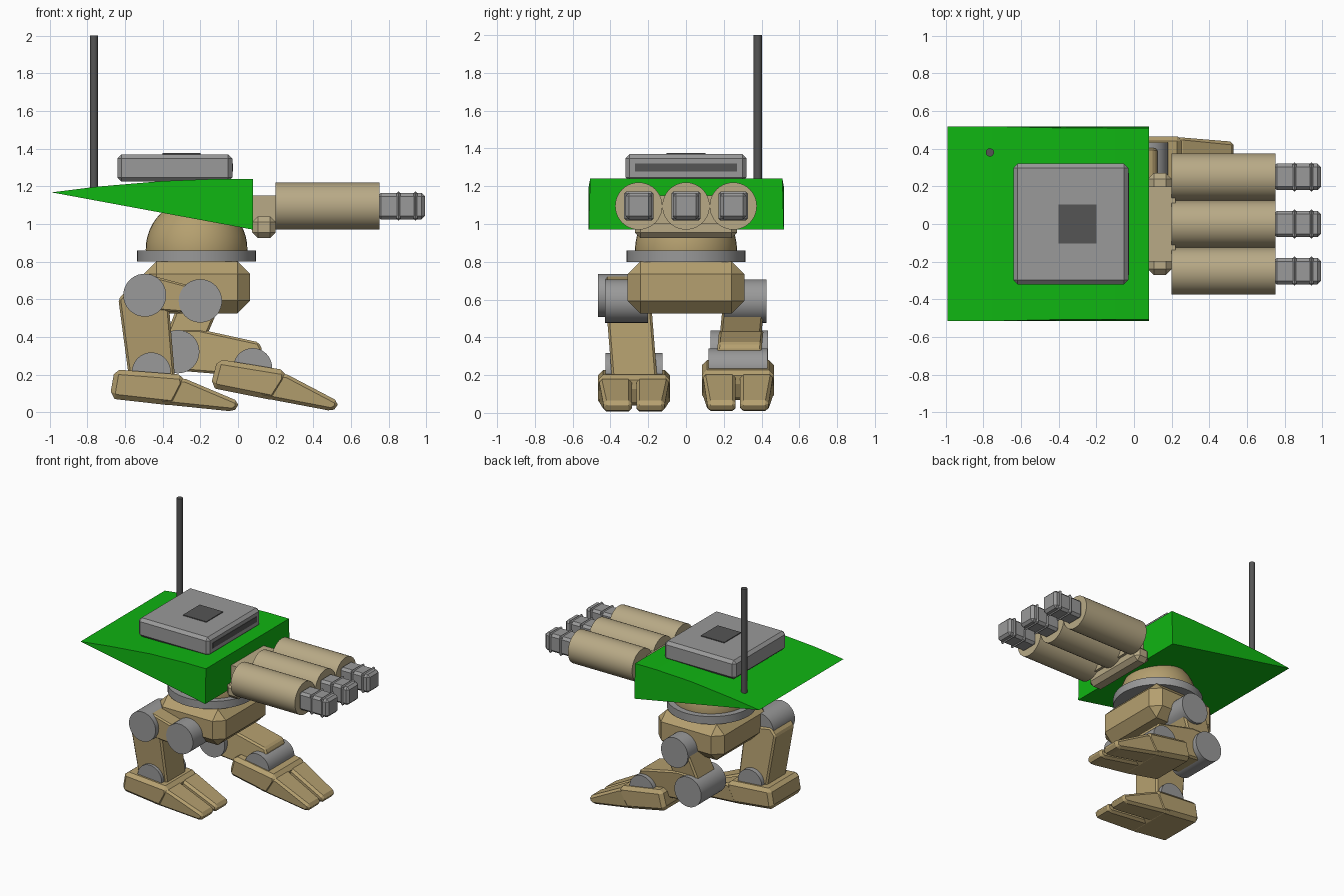
import bpy, bmesh, math
from mathutils import Matrix, Vector

if "Cube" in bpy.data.objects:
    bpy.data.objects.remove(bpy.data.objects["Cube"])


def material(name, r, g, b):
    m = bpy.data.materials.new(name)
    m.use_nodes = True
    m.diffuse_color = (r, g, b, 1)
    m.node_tree.nodes["Principled BSDF"].inputs["Base Color"].default_value = (r, g, b, 1)
    return m


GREEN = material("green", 0.005, 0.46, 0.006)
TAN = material("tan", 0.46, 0.35, 0.16)
PALE = material("pale tan", 0.48, 0.40, 0.24)
GREY = material("grey", 0.32, 0.32, 0.32)
DARK = material("dark grey", 0.09, 0.09, 0.09)


def finish(name, bm, mat, bevel=0, smooth=False):
    bmesh.ops.recalc_face_normals(bm, faces=bm.faces)
    mesh = bpy.data.meshes.new(name)
    bm.to_mesh(mesh)
    bm.free()
    mesh.materials.append(mat)
    ob = bpy.data.objects.new(name, mesh)
    bpy.context.collection.objects.link(ob)
    if bevel:
        mod = ob.modifiers.new("chamfer", "BEVEL")
        mod.width, mod.segments, mod.limit_method = bevel, 1, "ANGLE"
    if smooth:
        bpy.ops.object.select_all(action="DESELECT")
        ob.select_set(True)
        bpy.context.view_layer.objects.active = ob
        bpy.ops.object.shade_smooth_by_angle(angle=math.radians(35))
    return ob


def prism(name, profile, y0, y1, mat, bevel=0, lean=0, adjust=None):
    """Extrude an x-z profile along y; lean shifts y with height."""
    bm = bmesh.new()
    zc = sum(p[1] for p in profile) / len(profile)
    rows = [[bm.verts.new((x, y + lean * (z - zc), z)) for x, z in profile] for y in (y0, y1)]
    n = len(profile)
    for row in rows:
        bm.faces.new(row)
    for i in range(n):
        j = (i + 1) % n
        bm.faces.new((rows[0][i], rows[0][j], rows[1][j], rows[1][i]))
    if adjust:
        for v in bm.verts:
            adjust(v.co)
    return finish(name, bm, mat, bevel)


def box(name, x, y, z, mat, bevel=0):
    return prism(name, [(x[0], z[0]), (x[1], z[0]), (x[1], z[1]), (x[0], z[1])], *y, mat, bevel)


def cylinder(name, a, b, r, mat, sides=40):
    a, b = Vector(a), Vector(b)
    bm = bmesh.new()
    bmesh.ops.create_cone(bm, cap_ends=True, segments=sides, radius1=r, radius2=r,
                          depth=(b - a).length)
    turn = (b - a).to_track_quat("Z", "Y").to_matrix().to_4x4()
    bm.transform(Matrix.Translation((a + b) / 2) @ turn)
    return finish(name, bm, mat, smooth=True)


def joint(name, x, z, r, y0, y1):
    return cylinder(name, (x, y0, z), (x, y1, z), r, GREY)


# Wedge hull, slightly narrowed along the top of its front end
def narrow(co):
    if co.z > 1.22:
        co.y *= 0.985


prism("hull", [(-0.99, 1.168), (0.08, 0.97), (0.08, 1.24), (-0.1, 1.24),
               (-0.4, 1.228), (-0.75, 1.198)], -0.515, 0.518, GREEN, adjust=narrow)
cylinder("antenna", (-0.765, 0.38, 1.18), (-0.765, 0.38, 2), 0.022, DARK, 16)

# Roof hatch with dark panels
box("hatch", (-0.64, -0.03), (-0.32, 0.32), (1.225, 1.37), GREY, 0.022)
box("hatch_panel", (-0.4, -0.2), (-0.103, 0.103), (1.368, 1.376), DARK)
box("hatch_slit", (-0.032, -0.027), (-0.27, 0.27), (1.278, 1.32), DARK)

# Three guns on a mount
box("gun_mount", (0.075, 0.2), (-0.27, 0.27), (0.925, 1.04), PALE, 0.03)
box("gun_bracket", (0.07, 0.22), (-0.2, 0.2), (1.0, 1.15), PALE)
for i, y in enumerate((-0.25, 0, 0.25)):
    cylinder(f"gun_{i}", (0.2, y, 1.095), (0.75, y, 1.095), 0.125, PALE)
    box(f"muzzle_{i}", (0.74, 0.992), (y - 0.07, y + 0.07), (1.025, 1.165), GREY, 0.018)
    for j, x in enumerate((0.852, 0.942)):
        box(f"muzzle_rib_{i}_{j}", (x - 0.011, x + 0.011), (y - 0.077, y + 0.077),
            (1.018, 1.172), GREY, 0.01)

# Turret dome, ring and pelvis
bm = bmesh.new()
bmesh.ops.create_uvsphere(bm, u_segments=40, v_segments=24, radius=0.27)
bmesh.ops.bisect_plane(bm, geom=bm.verts[:] + bm.edges[:] + bm.faces[:],
                       plane_co=(0, 0, -0.03), plane_no=(0, 0, -1), clear_outer=True)
bm.transform(Matrix.Translation((-0.22, 0, 0.865)))
finish("turret_dome", bm, TAN, smooth=True)
cylinder("turret_ring", (-0.22, 0, 0.8), (-0.22, 0, 0.86), 0.315, GREY, 48)
box("pelvis", (-0.5, 0.065), (-0.31, 0.31), (0.525, 0.802), TAN, 0.068)

# Right leg, set back
joint("right_hip", -0.2, 0.592, 0.115, -0.43, -0.2)
joint("right_knee", -0.495, 0.622, 0.114, -0.465, -0.2)
joint("right_ankle", -0.46, 0.215, 0.103, -0.425, -0.125)
prism("right_thigh", [(-0.49, 0.735), (-0.18, 0.652), (-0.2, 0.6), (-0.3, 0.53),
                      (-0.55, 0.55)], -0.426, -0.24, TAN, 0.01)
prism("right_shin", [(-0.635, 0.6), (-0.59, 0.65), (-0.4, 0.62), (-0.365, 0.55),
                     (-0.335, 0.19), (-0.58, 0.19)], -0.415, -0.175, TAN, 0.012, lean=-0.08)

# Left leg, stepping forward
joint("left_hip", -0.2, 0.592, 0.115, 0.2, 0.427)
joint("left_knee", -0.32, 0.322, 0.115, 0.13, 0.435)
joint("left_ankle", 0.078, 0.238, 0.103, 0.12, 0.432)
prism("left_thigh", [(-0.3, 0.62), (-0.1, 0.56), (-0.19, 0.35), (-0.4, 0.36)],
      0.185, 0.405, TAN, 0.012, lean=0.1)
prism("left_shin", [(-0.33, 0.44), (-0.2, 0.44), (0.11, 0.372), (0.13, 0.33),
                    (0.06, 0.19), (-0.3, 0.22)], 0.165, 0.4, TAN, 0.012, lean=0.1)


# Feet: a heel block with two tapering toes, pitched about the toe tip
def foot(side, x, yc, pitch):
    move = Matrix.Translation((x, yc, 0)) @ Matrix.Rotation(pitch, 4, "Y")

    def place(co):
        co[:] = move @ co

    def taper(co):
        if co.x > -0.1:
            co.y = math.copysign(0.01 + (abs(co.y) - 0.01) * 0.85, co.y)
        place(co)

    prism(side + "_heel", [(-0.68, 0.085), (-0.655, 0.228), (-0.29, 0.2), (-0.28, 0.15),
                           (-0.34, 0.035), (-0.65, 0.07)], -0.19, 0.19, TAN, 0.028, adjust=place)
    for name, y0, y1 in (("outer", -0.188, -0.012), ("inner", 0.012, 0.188)):
        prism(f"{side}_{name}_toe", [(-0.42, 0.18), (-0.28, 0.178), (0, 0.06), (0, 0.022),
                                     (-0.03, 0.005), (-0.42, 0.045)],
              y0, y1, TAN, 0.022, adjust=taper)


foot("right", 0, -0.275, 0)
foot("left", 0.525, 0.275, 0.085)
